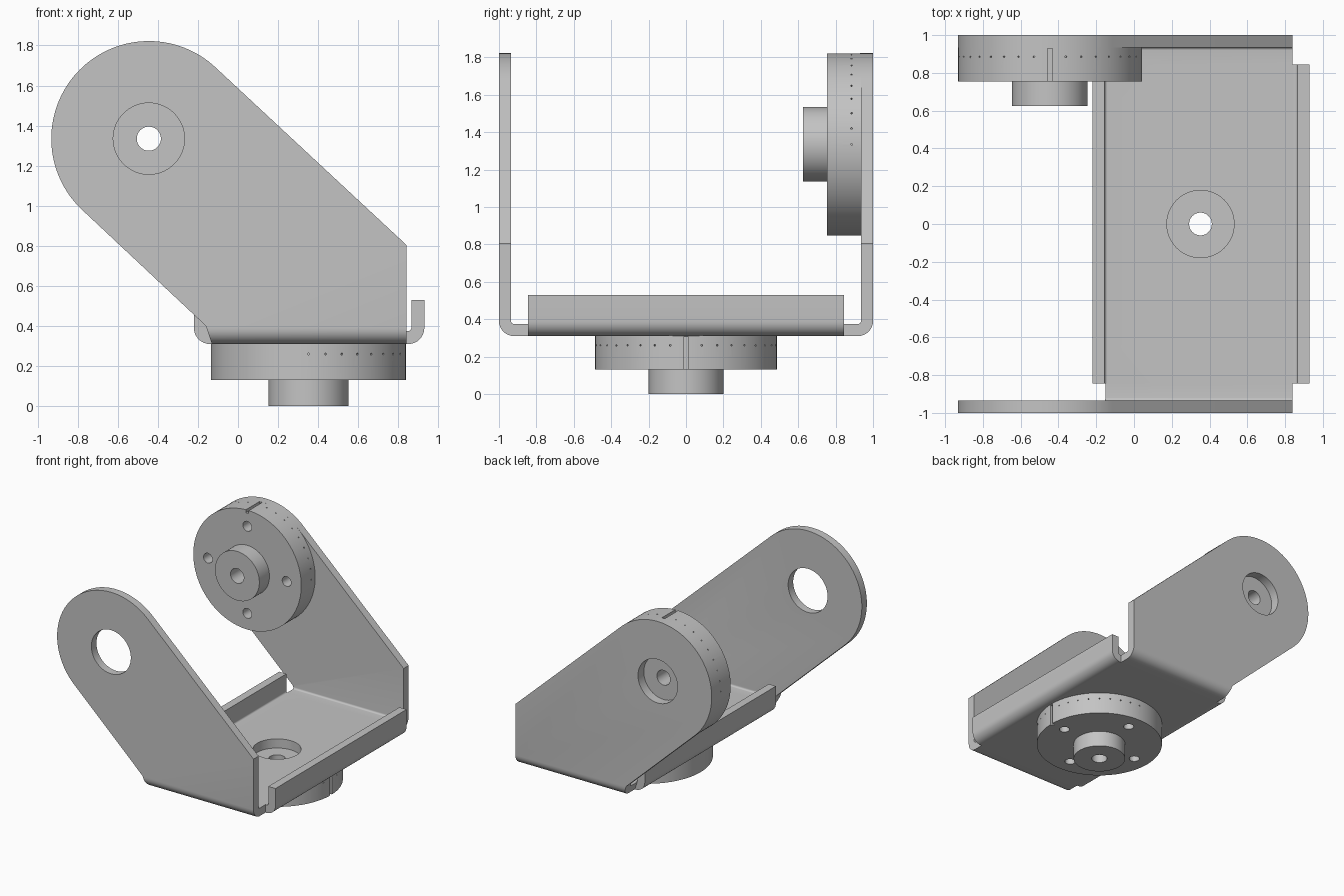
import bpy, bmesh
from math import cos, sin, pi, radians
from mathutils import Matrix, Vector

if "Cube" in bpy.data.objects:
    bpy.data.objects.remove(bpy.data.objects["Cube"])

grey = bpy.data.materials.new("light grey metal")
grey.use_nodes = True
grey.diffuse_color = (0.55, 0.55, 0.55, 1)
grey.node_tree.nodes["Principled BSDF"].inputs["Base Color"].default_value = grey.diffuse_color

# Main dimensions
SHEET = 0.065
BEND = 0.08
BASE_Z = 0.31
HOLE_R = 0.178
HORN_R = 0.487
PIVOT = Vector((-0.445, 0, 1.335))
BASE_HOLE = Vector((0.352, 0, BASE_Z))


def new_object(name, bm):
    bmesh.ops.recalc_face_normals(bm, faces=bm.faces)
    mesh = bpy.data.meshes.new(name)
    bm.to_mesh(mesh)
    bm.free()
    obj = bpy.data.objects.new(name, mesh)
    bpy.context.collection.objects.link(obj)
    mesh.materials.append(grey)
    return obj


def arc(cx, cz, r, start, end, steps):
    angles = [radians(start + (end - start) * i / steps) for i in range(steps + 1)]
    return [(cx + r * cos(a), cz + r * sin(a)) for a in angles]


def prism(name, profile, axis, low, high):
    """Extrude a (horizontal, z) profile along the x or y axis."""
    bm = bmesh.new()
    place = (lambda u, z: (low, u, z)) if axis == "x" else (lambda u, z: (u, low, z))
    face = bm.faces.new([bm.verts.new(place(u, z)) for u, z in profile])
    moved = bmesh.ops.extrude_face_region(bm, geom=[face])["geom"]
    step = Vector((high - low, 0, 0)) if axis == "x" else Vector((0, high - low, 0))
    bmesh.ops.translate(bm, verts=[g for g in moved if isinstance(g, bmesh.types.BMVert)], vec=step)
    return new_object(name, bm)


def channel_profile(left, right, top):
    """U-shaped folded sheet section with rounded bends."""
    cz, inner = BASE_Z + BEND, BEND - SHEET
    outside = arc(left + BEND, cz, BEND, 180, 270, 8) + arc(right - BEND, cz, BEND, 270, 360, 8)
    inside = arc(right - BEND, cz, inner, 360, 270, 6) + arc(left + BEND, cz, inner, 270, 180, 6)
    return ([(left, top)] + outside + [(right, top), (right - SHEET, top)]
            + inside + [(left + SHEET, top)])


def cylinder(radius, depth, matrix, segments=64):
    bm = bmesh.new()
    bmesh.ops.create_cone(bm, cap_ends=True, segments=segments, radius1=radius,
                          radius2=radius, depth=depth, matrix=matrix)
    return new_object("cutter", bm)


def combine(target, other, operation):
    mod = target.modifiers.new("combine", "BOOLEAN")
    mod.object, mod.operation, mod.solver = other, operation, "EXACT"
    bpy.context.view_layer.objects.active = target
    bpy.ops.object.modifier_apply(modifier=mod.name)
    bpy.data.objects.remove(other)


def smooth(obj):
    bpy.ops.object.select_all(action="DESELECT")
    obj.select_set(True)
    bpy.context.view_layer.objects.active = obj
    bpy.ops.object.shade_smooth_by_angle(angle=radians(30))


# Folded bracket: a U channel trimmed to the side outline of the two arms
bracket = prism("folded_bracket", channel_profile(-1, 1, 2), "x", -1.2, 1.2)
outline = [(-0.13, BASE_Z), (0.84, BASE_Z), (0.84, 0.805)]
outline += arc(PIVOT.x, PIVOT.z, HORN_R, 47, 227, 64) + [(-0.16, 0.40)]
combine(bracket, prism("trim", outline, "y", -1.2, 1.2), "INTERSECT")

# Short stiffening flanges along both sides of the base
flanges = prism("flanges", channel_profile(-0.22, 0.93, 0.53), "y", -0.845, 0.845)
combine(bracket, flanges, "UNION")

# Round openings through both arms and the base
across = Matrix.Translation(PIVOT) @ Matrix.Rotation(pi / 2, 4, "X")
combine(bracket, cylinder(HOLE_R, 3, across), "DIFFERENCE")
combine(bracket, cylinder(HOLE_R, 0.4, Matrix.Translation(BASE_HOLE)), "DIFFERENCE")
smooth(bracket)


def horn(name, matrix):
    """Turned disc with boss, bore, recess, screw holes, groove and rim marks."""
    section = [(0.06, 0), (0.2, 0), (0.2, 0.13), (HORN_R, 0.13), (HORN_R, BASE_Z),
               (HOLE_R, BASE_Z), (HOLE_R, 0.30), (0.06, 0.30)]
    bm = bmesh.new()
    turns = 96
    rings = [[bm.verts.new((r * cos(2 * pi * i / turns), r * sin(2 * pi * i / turns), z))
              for r, z in section] for i in range(turns)]
    for i in range(turns):
        a, b = rings[i], rings[(i + 1) % turns]
        for j in range(len(section)):
            k = (j + 1) % len(section)
            bm.faces.new((a[j], b[j], b[k], a[k]))
    obj = new_object(name, bm)

    # Four blind screw holes
    for i in range(4):
        spot = Matrix.Rotation(i * pi / 2, 4, "Z") @ Matrix.Translation((0.355, 0, 0.17))
        combine(obj, cylinder(0.04, 0.16, spot, 24), "DIFFERENCE")

    # Index groove on the rim
    bm = bmesh.new()
    bmesh.ops.create_cube(bm, size=1, matrix=Matrix.Translation((HORN_R, 0, 0.2))
                          @ Matrix.Diagonal((0.05, 0.026, 0.21, 1)))
    combine(obj, new_object("cutter", bm), "DIFFERENCE")

    # Tiny angle marks around half of the rim
    bm = bmesh.new()
    for i in range(-9, 10):
        if i:
            spot = (Matrix.Rotation(radians(10 * i), 4, "Z")
                    @ Matrix.Translation((HORN_R, 0, 0.26)) @ Matrix.Rotation(pi / 2, 4, "Y"))
            bmesh.ops.create_cone(bm, cap_ends=True, segments=8, radius1=0.005,
                                  radius2=0.005, depth=0.03, matrix=spot)
    combine(obj, new_object("cutter", bm), "DIFFERENCE")

    obj.data.transform(matrix)
    smooth(obj)


# One horn under the base, one on the inside of the back arm
horn("base_horn", Matrix.Translation((BASE_HOLE.x, 0, 0)))
turn = Matrix(((0, 1, 0), (0, 0, 1), (1, 0, 0))).to_4x4()
horn("arm_horn", Matrix.Translation((PIVOT.x, 1 - SHEET - BASE_Z, PIVOT.z)) @ turn)
